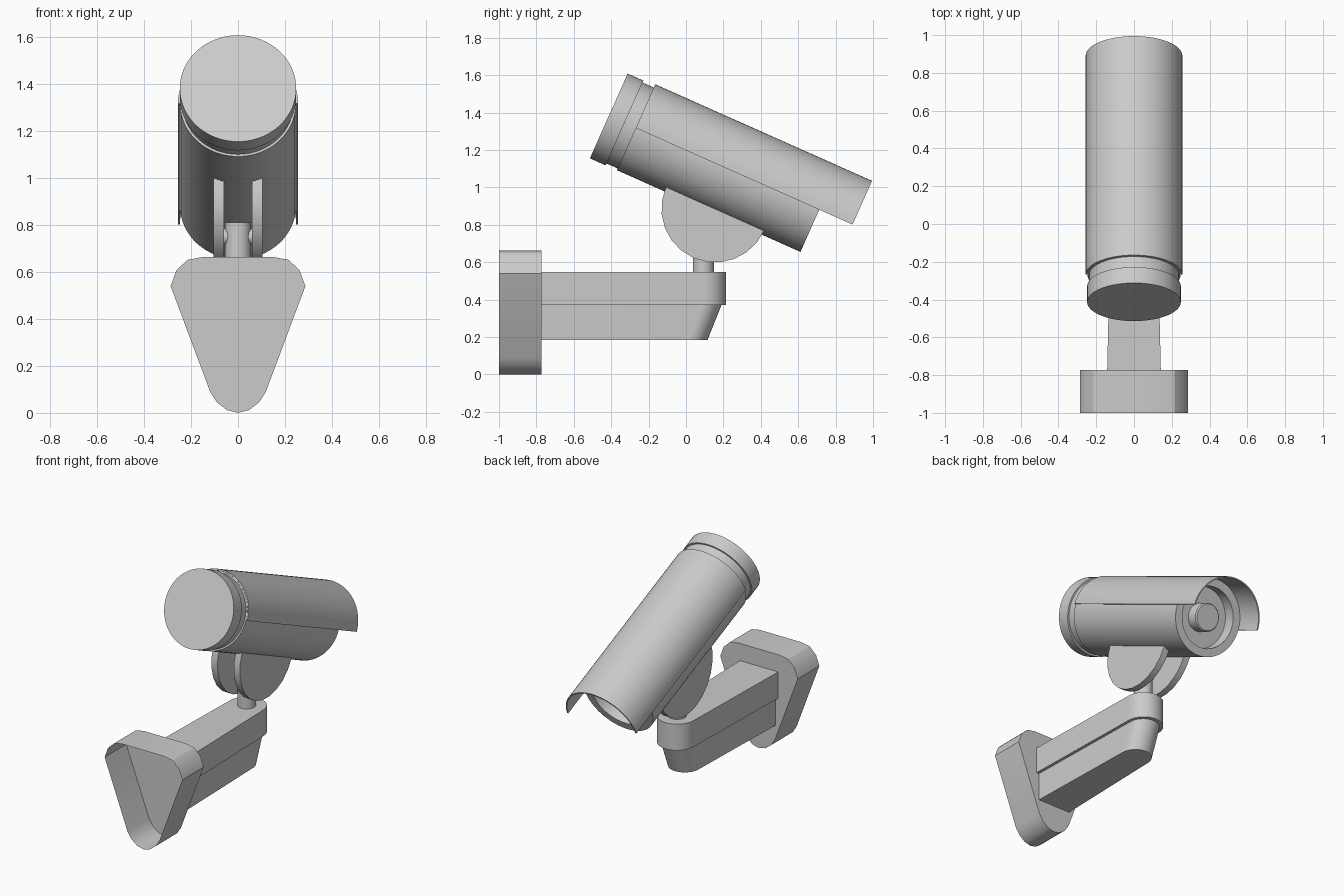
import bpy, bmesh
from math import sin, cos, pi, radians
from mathutils import Matrix, Vector

if "Cube" in bpy.data.objects:
    bpy.data.objects.remove(bpy.data.objects["Cube"])

# Camera frame: local y runs along the barrel, tilted 24 degrees down
TILT = Matrix.Translation((0, -0.413, 1.382)) @ Matrix.Rotation(radians(-24), 4, 'X')
FLAT = Matrix.Identity(4)


def loft(name, rings, matrix=FLAT, cap_start=True, cap_end=True, closed=True, thickness=0):
    """Skin a list of equal-length rings, optionally capping both ends."""
    bm = bmesh.new()
    loops = [[bm.verts.new(matrix @ Vector(p)) for p in ring] for ring in rings]
    n = len(loops[0])
    for a, b in zip(loops, loops[1:]):
        for i in range(n if closed else n - 1):
            j = (i + 1) % n
            bm.faces.new((a[i], a[j], b[j], b[i]))
    if cap_start:
        bm.faces.new(loops[0][::-1])
    if cap_end:
        bm.faces.new(loops[-1])
    bmesh.ops.recalc_face_normals(bm, faces=bm.faces)
    mesh = bpy.data.meshes.new(name)
    bm.to_mesh(mesh)
    bm.free()
    ob = bpy.data.objects.new(name, mesh)
    bpy.context.collection.objects.link(ob)
    bpy.ops.object.select_all(action='DESELECT')
    ob.select_set(True)
    bpy.context.view_layer.objects.active = ob
    bpy.ops.object.shade_smooth_by_angle(angle=radians(30))
    return ob


def circle(r, y, n=64):
    return [(r * cos(2 * pi * i / n), y, r * sin(2 * pi * i / n)) for i in range(n)]


def lathe(name, profile, matrix=TILT, n=64):
    return loft(name, [circle(r, y, n) for y, r in profile], matrix)


# Barrel: back cap, groove, housing and recessed front
lathe("camera_housing", [(0, .248), (.092, .248), (.092, .237), (.158, .237), (.158, .247),
                         (1.232, .247), (1.232, .195), (1.15, .195)])
lathe("lens", [(1.14, .09), (1.225, .09), (1.232, .083)])


# Sun hood: thin half tube over the barrel, closed cross-section
def hood_section(y):
    arc = [pi * i / 32 for i in range(33)]
    return ([(.256 * cos(a), y, .256 * sin(a)) for a in arc] +
            [(.248 * cos(a), y, .248 * sin(a)) for a in reversed(arc)])


loft("sun_hood", [hood_section(.158), hood_section(1.427)], TILT)

# Pair of half-disc hinge plates under the barrel
for side, label in ((-1, "left"), (1, "right")):
    rings = [[(side * x, .721 + .287 * cos(pi + pi * i / 12), -.222 + .287 * sin(pi + pi * i / 12))
              for i in range(13)] for x in (.06, .105)]
    loft("hinge_plate_" + label, rings, TILT)

# Hinge pin and upright post
lathe("hinge_pin", [(-.1, .035), (.1, .035)],
      Matrix.Translation((0, .093, .75)) @ Matrix.Rotation(pi / 2, 4, 'Z'), 24)
lathe("post", [(.5, .056), (.81, .056)],
      Matrix.Translation((0, .093, 0)) @ Matrix.Rotation(pi / 2, 4, 'X'), 32)


# Arm: tapered plan with a round nose
def arm_plan(z, base, r, cy):
    nose = [(r * cos(pi * i / 20), cy + r * sin(pi * i / 20), z) for i in range(21)]
    return [(base, -.775, z)] + nose + [(-base, -.775, z)]


loft("arm_upper", [arm_plan(.372, .142, .122, .093), arm_plan(.548, .142, .122, .093)])
loft("arm_lower", [arm_plan(.185, .122, .102, .013), arm_plan(.372, .122, .102, .088)])

# Wall mount: rounded triangle, hollow and open at the wall side
half = [(.155, .663), (.215, .652), (.262, .608), (.287, .54),
        (.118, .088), (.09, .045), (.047, .012)]
outline = half + [(0, 0)] + [(-x, z) for x, z in reversed(half)]
loft("wall_mount", [[(x, y, z) for x, z in outline] for y in (-1, -.772)], cap_start=False)
